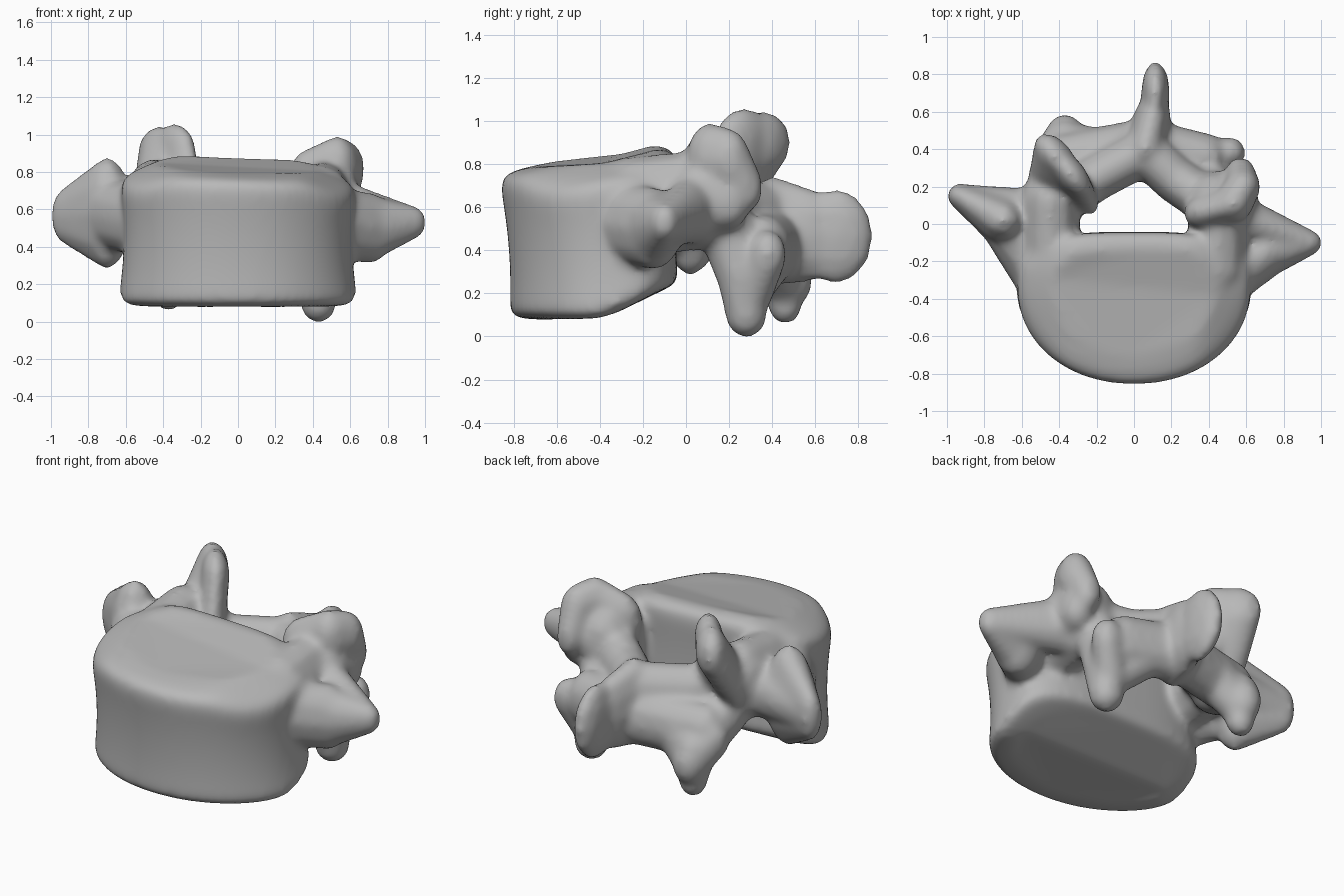
import bpy, bmesh, math
from mathutils import Matrix, Vector

if "Cube" in bpy.data.objects:
    bpy.data.objects.remove(bpy.data.objects["Cube"])

bone = bpy.data.materials.new("bone_grey")
bone.use_nodes = True
colour = (.48, .48, .48, 1)
bone.diffuse_color = colour
bone.node_tree.nodes["Principled BSDF"].inputs["Base Color"].default_value = colour

bm = bmesh.new()


def limb(*stations, tall=1.3, thin=1, turn=0, steps=9):
    """Sweep an ellipsoid through (x, y, z, radius); it may be tall, thin and turned."""
    spin = Matrix.Rotation(math.radians(turn), 4, "Z")
    for start, end in zip(stations, stations[1:]):
        for i in range(steps + 1):
            x, y, z, radius = Vector(start).lerp(Vector(end), i / steps)
            size = Matrix.Diagonal((radius, radius * thin, radius * tall, 1))
            place = Matrix.Translation((x, y, z)) @ spin @ size
            bmesh.ops.create_icosphere(bm, subdivisions=2, radius=1, matrix=place)


def smoothstep(low, high, value):
    t = min(max((value - low) / (high - low), 0), 1)
    return t * t * (3 - 2 * t)


def signed_power(value, power):
    return math.copysign(abs(value) ** power, value)


# Vertebral body: rounded drum with a flat back, a waist and tilted end plates
def body_point(angle, u):
    rounding = 10 if u > 0 else 24
    scale = (1 - abs(u) ** rounding) ** .15 * (1.02 - .05 * (1 - u * u))
    c, s = math.cos(angle), math.sin(angle)
    power, depth = (.95, .53) if s < 0 else (.65, .3)
    x = .63 * scale * signed_power(c, power)
    y = scale * signed_power(s, power) * depth - .34
    y += .03 * (1 - u) * smoothstep(-.2, -.8, y)
    bottom = .075 + .16 * smoothstep(-.45, 0, y)
    top = .78 + .1 * smoothstep(-.85, -.15, y) - .035 * x
    top -= .08 * smoothstep(.3, .62, abs(x))
    return (x, y, bottom + (top - bottom) * (u + 1) / 2)


SIDES, LEVELS = 64, 24
rings = []
for level in range(1, LEVELS):
    height = -math.cos(math.pi * level / LEVELS)
    rings.append([bm.verts.new(body_point(math.tau * i / SIDES, height))
                  for i in range(SIDES)])
for lower, upper in zip(rings, rings[1:]):
    for i in range(SIDES):
        j = (i + 1) % SIDES
        bm.faces.new((lower[i], lower[j], upper[j], upper[i]))
bm.faces.new(rings[0][::-1])
bm.faces.new(rings[-1])


# Pedicle and laminae: half of the arch around the canal
def half_arch(side):
    limb((side * .45, -.25, .6, .17), (side * .45, .12, .64, .17), tall=1.4)
    limb((side * .38, .13, .6, .13), (side * .22, .24, .55, .13), (.06, .39, .55, .13))
    limb((side * .38, .36, .4, .13), (.06, .44, .42, .13))


# Transverse process, webbed to the side of the body
def transverse_process(side, middle, tip, tip_tall):
    limb((side * .5, -.3, .53, .14), (*middle, .14), tall=1.4)
    limb((*middle, .14), (*tip, .07), tall=tip_tall)
    limb((side * .5, .05, .6, .14), (*tip, .07))


# Inferior articular process, broad at the root and leaning back
def inferior_process(side, tip, radius):
    x, y, z = tip
    knee = (x, y - .02, z + .18, .12)
    limb((side * .4, .2, .48, .14), knee, (*tip, radius), tall=1.1)
    limb((side * .22, .4, .4, .12), (x, y, z + .1, .1))
    limb((x + side * .08, .38, .38, .09), (x, y + .03, z + .12, .1))


for side in (-1, 1):
    half_arch(side)
transverse_process(-1, (-.7, .02, .58), (-.93, .15, .565), 2.2)
transverse_process(1, (.7, -.15, .5), (.94, -.1, .53), 1.3)
inferior_process(-1, (-.37, .46, .14), .08)
inferior_process(1, (.43, .28, .1), .1)

# Right superior articular process, a cupped plate facing inward
limb((-.3, .18, .7, .16), (-.34, .27, .92, .16), tall=.9, thin=.5, turn=-52)
limb((-.45, .2, .66, .15), (-.42, .36, .9, .15), tall=1, thin=.6, turn=-50)

# Left superior articular process, curling back around its facet
limb((.38, .07, .76, .12), (.53, .11, .83, .12), tall=1.4, thin=.8, turn=20)
limb((.53, .11, .83, .11), (.58, .2, .82, .1), (.57, .28, .69, .08), tall=1.5)
limb((.52, .06, .65, .14), (.57, .2, .62, .1))

# Spinous process, a deep blade with a flared root
limb((.06, .4, .49, .12), (.1, .58, .47, .1), tall=2.2)
limb((.1, .55, .47, .15), (.115, .7, .465, .175), thin=.45, turn=90)

mesh = bpy.data.meshes.new("vertebra")
bmesh.ops.recalc_face_normals(bm, faces=bm.faces)
bm.to_mesh(mesh)
bm.free()
mesh.materials.append(bone)
vertebra = bpy.data.objects.new("vertebra", mesh)
bpy.context.collection.objects.link(vertebra)

# Fuse the parts into one smooth skin
remesh = vertebra.modifiers.new("fuse", "REMESH")
remesh.mode = "VOXEL"
remesh.voxel_size = .018
remesh.use_smooth_shade = True
soften = vertebra.modifiers.new("soften", "SMOOTH")
soften.factor = .5
soften.iterations = 18
